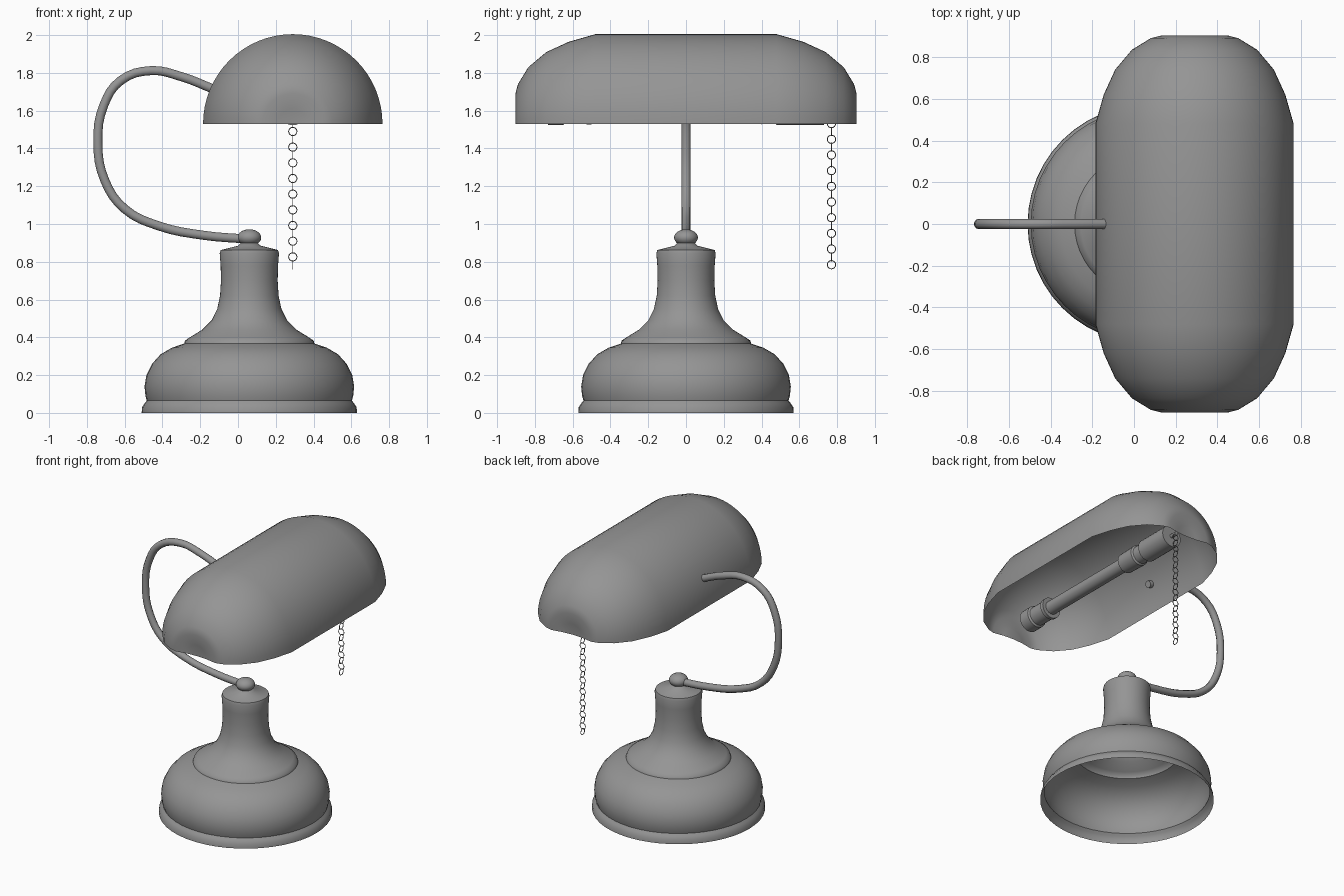
import bpy, bmesh, math
from mathutils import Matrix, Vector

if "Cube" in bpy.data.objects:
    bpy.data.objects.remove(bpy.data.objects["Cube"], do_unlink=True)

grey = bpy.data.materials.new("lamp grey")
grey.use_nodes = True
colour = (0.3, 0.3, 0.3, 1)
grey.diffuse_color = colour
grey.node_tree.nodes["Principled BSDF"].inputs["Base Color"].default_value = colour

BASE_X, SHADE_X, RIM_Z = 0.06, 0.29, 1.53


def finish(name, bm, angle=40):
    """Turn a bmesh into a smooth shaded object."""
    bmesh.ops.remove_doubles(bm, verts=bm.verts, dist=0.0005)
    bmesh.ops.recalc_face_normals(bm, faces=bm.faces)
    mesh = bpy.data.meshes.new(name)
    bm.to_mesh(mesh)
    bm.free()
    mesh.materials.append(grey)
    obj = bpy.data.objects.new(name, mesh)
    bpy.context.collection.objects.link(obj)
    bpy.ops.object.select_all(action="DESELECT")
    obj.select_set(True)
    bpy.context.view_layer.objects.active = obj
    bpy.ops.object.shade_smooth_by_angle(angle=math.radians(angle))
    return obj


def sweep(name, profile, origin, along_y=False, arc=math.tau, steps=48, angle=40):
    """Revolve (radius, distance) pairs round the z or y axis."""
    bm = bmesh.new()
    axis = Vector((0, 1, 0)) if along_y else Vector((0, 0, 1))
    verts = [bm.verts.new(Vector((r, 0, 0)) + axis * d) for r, d in profile]
    edges = [bm.edges.new(pair) for pair in zip(verts, verts[1:])]
    bmesh.ops.spin(bm, geom=verts + edges, cent=(0, 0, 0), axis=axis,
                   angle=-arc if along_y else arc, steps=steps)
    bmesh.ops.translate(bm, verts=bm.verts, vec=origin)
    return finish(name, bm, angle)


# Hollow bell-shaped base with neck
sweep("base", [(0.57, 0), (0.568, 0.03), (0.555, 0.05), (0.543, 0.065), (0.55, 0.09),
               (0.555, 0.14), (0.545, 0.2), (0.515, 0.26), (0.47, 0.31), (0.41, 0.345),
               (0.345, 0.367), (0.34, 0.383), (0.315, 0.4), (0.25, 0.44), (0.2, 0.49),
               (0.17, 0.55), (0.155, 0.62), (0.15, 0.7), (0.152, 0.78), (0.157, 0.845),
               (0.152, 0.862), (0.06, 0.885), (0.045, 0.9), (0, 0.9)],
      (BASE_X, 0, 0), angle=50)

# Flattened knob on the neck
bm = bmesh.new()
bmesh.ops.create_uvsphere(bm, u_segments=24, v_segments=14, radius=0.063,
                          matrix=Matrix.Translation((BASE_X, 0, 0.928))
                          @ Matrix.Diagonal((1, 1, 0.7, 1)))
finish("knob", bm)

# Bent arm, a bevelled spline turned into a mesh
curve = bpy.data.curves.new("arm", "CURVE")
curve.dimensions = "3D"
curve.bevel_depth = 0.025
curve.bevel_resolution = 3
curve.resolution_u = 4
curve.use_fill_caps = True
path = [(0.05, 0.92), (-0.18, 0.94), (-0.42, 0.99), (-0.6, 1.08), (-0.705, 1.23),
        (-0.742, 1.43), (-0.71, 1.63), (-0.62, 1.76), (-0.46, 1.812), (-0.3, 1.78),
        (-0.12, 1.71)]
spline = curve.splines.new("BEZIER")
spline.bezier_points.add(len(path) - 1)
for point, (x, z) in zip(spline.bezier_points, path):
    point.co = (x, 0, z)
    point.handle_left_type = point.handle_right_type = "AUTO"
temp = bpy.data.objects.new("arm_path", curve)
bpy.context.collection.objects.link(temp)
bpy.context.view_layer.update()
bm = bmesh.new()
bm.from_mesh(temp.evaluated_get(bpy.context.evaluated_depsgraph_get()).to_mesh())
bpy.data.objects.remove(temp, do_unlink=True)
finish("arm", bm)

# Half-round trough shade with rounded, slightly dimpled ends
end = [(0.475, 0.48), (0.435, 0.62), (0.38, 0.74), (0.3, 0.835), (0.21, 0.89),
       (0.16, 0.903), (0.08, 0.888), (0, 0.883)]
profile = [(r, -y) for r, y in reversed(end)] + end
sweep("shade", profile, (SHADE_X, 0, RIM_Z), True, math.pi, 32, 60)

# Tube lamp with a socket at each end
TUBE_Z = 1.6
sweep("tube", [(0, -0.6), (0.047, -0.6), (0.047, 0.4), (0, 0.4)],
      (SHADE_X, 0, TUBE_Z), True, steps=24)
sweep("front_socket", [(0, -0.73), (0.077, -0.73), (0.077, -0.65), (0.066, -0.64),
                       (0.066, -0.53), (0.074, -0.525), (0.074, -0.5), (0, -0.5)],
      (SHADE_X, 0, TUBE_Z), True, steps=24)
sweep("back_socket", [(0, 0.26), (0.068, 0.26), (0.072, 0.4), (0.062, 0.41),
                      (0.062, 0.47), (0.077, 0.48), (0.077, 0.73), (0, 0.73)],
      (SHADE_X, 0, TUBE_Z), True, steps=24)

# Short pin that carries the pull chain
CHAIN_Y = 0.77
sweep("chain_pin", [(0, 0.72), (0.014, 0.72), (0.014, 0.78), (0, 0.78)],
      (SHADE_X, 0, TUBE_Z), True, steps=12)

# Pull chain of thin round links, every other one turned a quarter
bm = bmesh.new()
RING, WIRE, SEGS, SIDES = 0.022, 0.0025, 16, 6
for i in range(20):
    z = 1.573 - i * 0.0415
    turn = Matrix.Rotation(math.pi / 2 * (i % 2), 4, "Z")
    place = Matrix.Translation((SHADE_X, CHAIN_Y, z)) @ turn
    rings = []
    for s in range(SEGS):
        a = math.tau * s / SEGS
        rings.append([])
        for t in range(SIDES):
            b = math.tau * t / SIDES
            r = RING + WIRE * math.cos(b)
            rings[s].append(bm.verts.new(place @ Vector(
                (r * math.cos(a), WIRE * math.sin(b), r * math.sin(a)))))
    for s in range(SEGS):
        one, two = rings[s], rings[(s + 1) % SEGS]
        for t in range(SIDES):
            u = (t + 1) % SIDES
            bm.faces.new((one[t], two[t], two[u], one[u]))
finish("pull_chain", bm)
